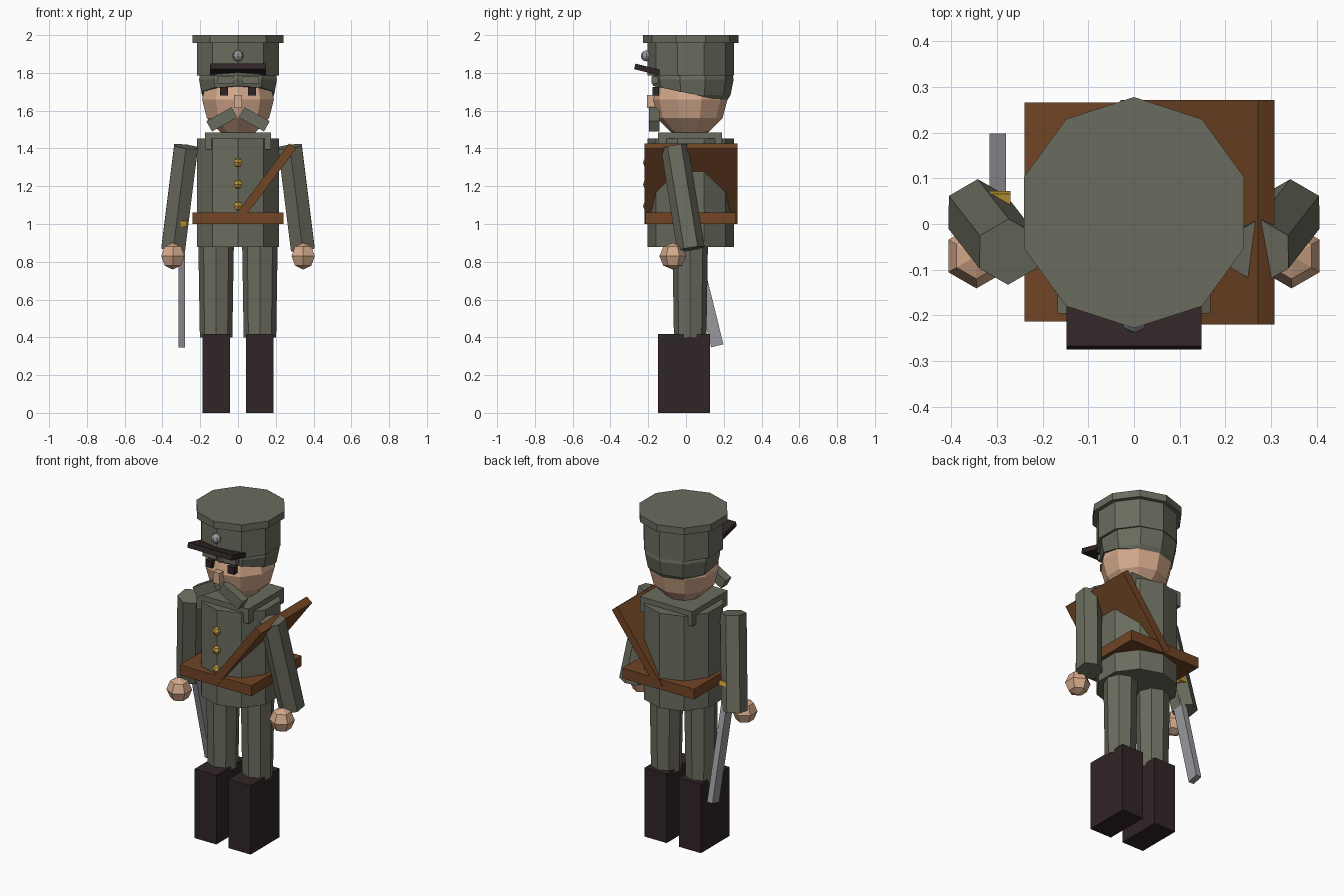
import bpy, bmesh, math
from mathutils import Matrix, Vector

if "Cube" in bpy.data.objects:
    bpy.data.objects.remove(bpy.data.objects["Cube"])


def material(name, rgb):
    m = bpy.data.materials.new(name)
    m.diffuse_color = (*rgb, 1)
    m.use_nodes = True
    m.node_tree.nodes["Principled BSDF"].inputs["Base Color"].default_value = m.diffuse_color
    return m


CLOTH = material("grey_green_cloth", (.147, .150, .112))
SKIN = material("skin", (.66, .40, .26))
LEATHER = material("brown_leather", (.165, .060, .018))
DARK = material("dark_boot_leather", (.030, .018, .019))
GOLD = material("gold", (.56, .33, .035))
STEEL = material("steel", (.31, .31, .34))


def finish(name, bm, mat):
    bmesh.ops.recalc_face_normals(bm, faces=bm.faces)
    me = bpy.data.meshes.new(name)
    bm.to_mesh(me)
    bm.free()
    me.materials.append(mat)
    ob = bpy.data.objects.new(name, me)
    bpy.context.collection.objects.link(ob)
    return ob


def box(name, mat, centre, size, axis='X', deg=0):
    bm = bmesh.new()
    m = (Matrix.Translation(centre) @ Matrix.Rotation(math.radians(deg), 4, axis)
         @ Matrix.Diagonal((*size, 1)))
    bmesh.ops.create_cube(bm, size=1, matrix=m)
    return finish(name, bm, mat)


def ball(name, mat, centre, r, seg, rings):
    bm = bmesh.new()
    bmesh.ops.create_uvsphere(bm, u_segments=seg, v_segments=rings, radius=r,
                              matrix=Matrix.Translation(centre))
    return finish(name, bm, mat)


def prism(name, mat, bottom, top, r_bottom, r_top, sides):
    """Tapered prism between two points, one corner facing +y."""
    a, b = Vector(bottom), Vector(top)
    d = b - a
    rot = Vector((0, 0, 1)).rotation_difference(d).to_matrix().to_4x4()
    bm = bmesh.new()
    bmesh.ops.create_cone(bm, cap_ends=True, segments=sides, radius1=r_bottom,
                          radius2=r_top, depth=d.length,
                          matrix=Matrix.Translation((a + b) / 2) @ rot)
    return finish(name, bm, mat)


# Tunic and collar
prism("tunic", CLOTH, (0, .025, .878), (0, .025, 1.453), .228, .228, 10)
box("collar", CLOTH, (0, .021, 1.44), (.35, .34, .09))

# Belt and diagonal strap
box("belt", LEATHER, (0, .026, 1.03), (.48, .48, .062))
box("shoulder_strap", LEATHER, (.139, .026, 1.213), (.5, .492, .046), 'Y', -53)

# Tunic buttons
for z in (1.095, 1.21, 1.325):
    ball("button", GOLD, (0, -.203, z), .025, 6, 4)

# Head, nose
ball("head", SKIN, (0, .02, 1.66), .2, 10, 6)
box("nose", SKIN, (0, -.18, 1.648), (.042, .055, .068))

# Hair: sphere cut by a plane sloping down to the back
bm = bmesh.new()
bmesh.ops.create_uvsphere(bm, u_segments=10, v_segments=8, radius=.217,
                          matrix=Matrix.Translation((0, .035, 1.765)))
cut = bmesh.ops.bisect_plane(bm, geom=bm.verts[:] + bm.edges[:] + bm.faces[:],
                             plane_co=(0, -.17, 1.73), plane_no=(0, .21, 1),
                             clear_inner=True)
bmesh.ops.holes_fill(bm, edges=[e for e in bm.edges if e.is_boundary])
finish("hair", bm, CLOTH)

# Cap: crown, top disc, peak, badge
prism("cap_crown", CLOTH, (0, .025, 1.785), (0, .025, 1.965), .228, .228, 10)
prism("cap_top", CLOTH, (0, .025, 1.958), (0, .025, 2.0), .253, .253, 10)
box("cap_peak", DARK, (0, -.206, 1.818), (.296, .134, .03), 'X', -14)
ball("cap_badge", STEEL, (0, -.21, 1.89), .029, 8, 6)

# Mirrored parts
for s, side in ((-1, "right"), (1, "left")):
    box(side + "_eye", DARK, (s * .074, -.16, 1.703), (.043, .034, .043))
    box(side + "_eyebrow", CLOTH, (s * .065, -.165, 1.762), (.09, .035, .036))
    box(side + "_moustache", CLOTH, (s * .086, -.168, 1.554),
        (.153, .055, .062), 'Y', s * 29)
    prism(side + "_arm", CLOTH, (s * .343, .026, .868), (s * .275, -.061, 1.41),
          .073, .073, 6)
    ball(side + "_hand", SKIN, (s * .345, -.07, .83), .071, 6, 4)
    prism(side + "_leg", CLOTH, (s * .116, .022, .40), (s * .116, .022, .89),
          .086, .094, 8)
    box(side + "_boot", DARK, (s * .115, -.011, .209), (.147, .275, .418))

# Sabre
box("sabre_blade", STEEL, (-.298, .085, .68), (.036, .067, .67), 'X', 14)
box("sabre_guard", GOLD, (-.298, .006, 1.018), (.056, .13, .03), 'X', 14)
